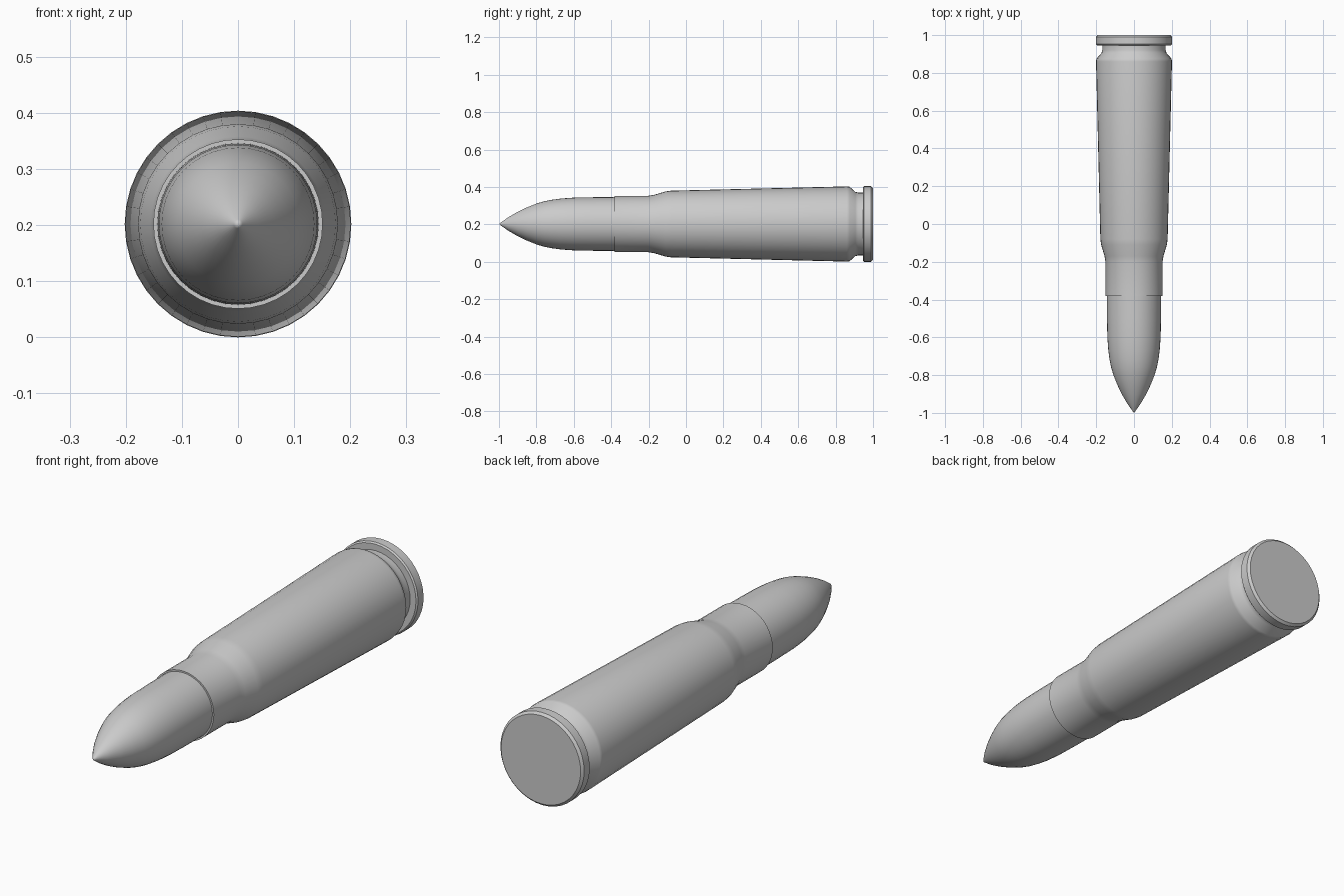
import bpy, bmesh, math

if "Cube" in bpy.data.objects:
    bpy.data.objects.remove(bpy.data.objects["Cube"])

CENTRE_Z = 0.202
SIDES = 40


def lathe(name, profile):
    """Revolve (y, radius) points around the long axis; radius 0 makes a pole."""
    bm = bmesh.new()
    rings = []
    for y, r in profile:
        if r == 0:
            rings.append([bm.verts.new((0, y, CENTRE_Z))] * SIDES)
        else:
            rings.append([bm.verts.new((r * math.cos(2 * math.pi * i / SIDES), y,
                                        CENTRE_Z + r * math.sin(2 * math.pi * i / SIDES)))
                          for i in range(SIDES)])
    for a, b in zip(rings, rings[1:]):
        for i in range(SIDES):
            j = (i + 1) % SIDES
            bm.faces.new(list(dict.fromkeys((a[i], a[j], b[j], b[i]))))
    bmesh.ops.recalc_face_normals(bm, faces=bm.faces)
    mesh = bpy.data.meshes.new(name)
    bm.to_mesh(mesh)
    bm.free()
    obj = bpy.data.objects.new(name, mesh)
    bpy.context.collection.objects.link(obj)
    bpy.ops.object.select_all(action='DESELECT')
    obj.select_set(True)
    bpy.context.view_layer.objects.active = obj
    bpy.ops.object.shade_smooth_by_angle(angle=math.radians(35))
    return obj


# Pointed tip, seated just inside the case mouth
lathe("pointed_tip", [
    (-1.0, 0), (-0.99, 0.008), (-0.95, 0.036), (-0.90, 0.065), (-0.85, 0.089),
    (-0.80, 0.109), (-0.76, 0.121), (-0.72, 0.129), (-0.67, 0.136),
    (-0.60, 0.141), (-0.50, 0.143), (-0.37, 0.144), (-0.37, 0)])

# Tapered case: mouth, neck, shoulder, body, groove, rim and flat base
lathe("case", [
    (-0.37, 0), (-0.37, 0.142), (-0.382, 0.144), (-0.382, 0.151), (-0.20, 0.151),
    (-0.17, 0.156), (-0.11, 0.174), (-0.08, 0.178), (0.86, 0.201),
    (0.875, 0.199), (0.905, 0.172), (0.92, 0.168), (0.946, 0.168),
    (0.946, 0.196), (0.952, 0.202), (0.99, 0.202), (1.0, 0.192), (1.0, 0)])
